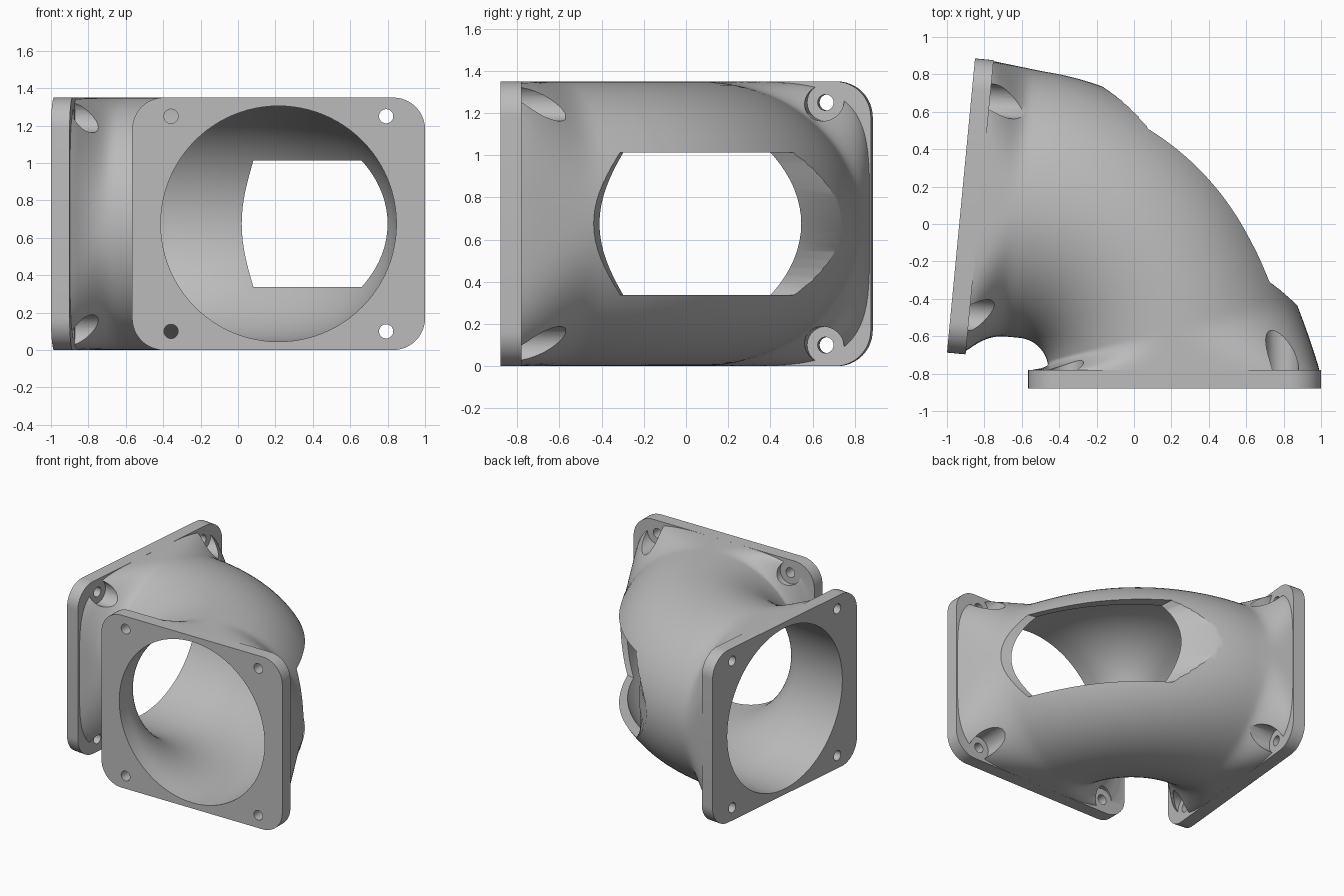
import bpy, bmesh, math
from mathutils import Vector, Matrix

if "Cube" in bpy.data.objects:
    bpy.data.objects.remove(bpy.data.objects["Cube"], do_unlink=True)

grey = bpy.data.materials.new("light grey")
grey.use_nodes = True
grey.diffuse_color = (0.5, 0.5, 0.5, 1)
grey.node_tree.nodes["Principled BSDF"].inputs["Base Color"].default_value = (0.5, 0.5, 0.5, 1)

MID = 0.675                       # half height of the duct
BORE = 0.63
THICK = 0.1                       # flange thickness
PIVOT = Vector((-0.63, -0.78, MID))
BEND = 0.847                      # centreline bend radius
TURN = math.radians(84.56)
ARC = BEND * TURN
LENGTH = THICK + ARC + 0.377      # straight flange, bend, straight tail


def frame(s):
    """Centre, outward direction and heading at distance s along the duct."""
    s -= THICK
    a = min(max(s / BEND, 0), TURN)
    out = Vector((math.cos(a), math.sin(a), 0))
    along = Vector((-math.sin(a), math.cos(a), 0))
    extra = min(s, 0) + max(s - ARC, 0)
    return PIVOT + out * BEND + along * extra, out, along


def new_object(name, bm):
    bmesh.ops.recalc_face_normals(bm, faces=bm.faces)
    if bm.calc_volume(signed=True) < 0:
        bmesh.ops.reverse_faces(bm, faces=bm.faces)
    mesh = bpy.data.meshes.new(name)
    bm.to_mesh(mesh)
    bm.free()
    mesh.materials.append(grey)
    ob = bpy.data.objects.new(name, mesh)
    bpy.context.collection.objects.link(ob)
    return ob


def loft(name, rings):
    """Closed solid through a list of rings of points."""
    bm = bmesh.new()
    loops = [[bm.verts.new(p) for p in ring] for ring in rings]
    n = len(loops[0])
    for a, b in zip(loops, loops[1:]):
        for i in range(n):
            j = (i + 1) % n
            bm.faces.new((a[i], a[j], b[j], b[i]))
    bm.faces.new(loops[0])
    bm.faces.new(loops[-1])
    return new_object(name, bm)


def power(c, n):
    return math.copysign(abs(c) ** (2 / n), c)


def flare(d, reach, p=2):
    return max(0, 1 - max(d, 0) / reach) ** p


def shell_ring(s, count=96):
    """Round section that swells towards each flange."""
    c, out, _ = frame(s)
    da, db = s - THICK, LENGTH - THICK - s
    n = 2 + 2.5 * max(flare(da, 0.22), flare(db, 0.22))
    outer = MID + 0.1 * flare(da, 0.35) + 0.11 * flare(db, 1.1, 1.1)
    inner = MID + 0.1 * max(flare(da, 0.15), flare(db, 0.2))
    ring = []
    for i in range(count):
        t = math.tau * (i + 0.5) / count
        w = power(math.cos(t), n)
        w *= outer if w > 0 else inner
        ring.append(c + out * w + Vector((0, 0, MID * power(math.sin(t), n))))
    return ring


def bore_ring(s, count=96):
    c, out, _ = frame(s)
    ts = [math.tau * i / count for i in range(count)]
    return [c + out * BORE * math.cos(t) + Vector((0, 0, BORE * math.sin(t))) for t in ts]


def flange(name, s0, s1, half_w, r=0.17):
    """Plate with rounded corners."""
    rings = []
    for s in (s0, s1):
        c, out, _ = frame(s)
        ring = []
        for q, (sx, sz) in enumerate(((1, 1), (-1, 1), (-1, -1), (1, -1))):
            for k in range(13):
                t = math.pi / 2 * (q + k / 12)
                ring.append(c + out * (sx * (half_w - r) + r * math.cos(t))
                            + Vector((0, 0, sz * (MID - r) + r * math.sin(t))))
        rings.append(ring)
    return loft(name, rings)


def cylinder(name, centre, axis, radius, depth):
    bm = bmesh.new()
    bmesh.ops.create_cone(bm, cap_ends=True, segments=32, radius1=radius, radius2=radius,
                          depth=depth)
    rot = axis.to_track_quat('Z', 'Y').to_matrix().to_4x4()
    bm.transform(Matrix.Translation(centre) @ rot)
    return new_object(name, bm)


def window_ring(v, half=0.338, steps=24):
    """Curved slice of the window at height v (-1 to 1); ends bow and splay outwards."""
    wall = BEND + math.sqrt(BORE ** 2 - (half * v) ** 2)
    low, high = 14.5 + 6 * v * v, 63.9 - 5 * v * v
    low_out, high_out = low - 3.6, high + 12 - 8 * v * v
    arcs = ((wall - 0.1, low, high), (wall, low, high),
            (wall + 0.15, high_out, low_out), (wall, low, low))
    points = []
    for r, a0, a1 in (arcs[0], arcs[2]):
        for i in range(steps + 1):
            a = math.radians(a0 + (a1 - a0) * i / steps)
            points.append(PIVOT + Vector((r * math.cos(a), r * math.sin(a), half * v)))
        # Straight jamb up to the inside of the wall, before the splay
        a = math.radians(high if a1 == high else low)
        points.append(PIVOT + Vector((wall * math.cos(a), wall * math.sin(a), half * v)))
    return points


def combine(target, other, operation):
    mod = target.modifiers.new(operation.lower(), 'BOOLEAN')
    mod.operation, mod.object, mod.solver = operation, other, 'EXACT'
    bpy.context.view_layer.objects.active = target
    bpy.ops.object.modifier_apply(modifier=mod.name)
    bpy.data.objects.remove(other, do_unlink=True)


# Curved outer shell, ending inside the flanges
steps = 72
s0, s1 = 0.05, LENGTH - 0.05
duct = loft("elbow_duct", [shell_ring(s0 + (s1 - s0) * i / steps) for i in range(steps + 1)])

# Mounting flanges
combine(duct, flange("front_flange", 0, THICK, 0.783), 'UNION')
combine(duct, flange("side_flange", LENGTH - THICK, LENGTH, 0.79), 'UNION')

# Round bore right through
b0, b1 = -0.1, LENGTH + 0.1
combine(duct, loft("bore", [bore_ring(b0 + (b1 - b0) * i / steps) for i in range(steps + 1)]),
        'DIFFERENCE')

# Window in the outside of the bend
combine(duct, loft("window", [window_ring(-1 + i / 8) for i in range(17)]), 'DIFFERENCE')

# Screw holes with flat seats behind the flanges
for end, inward in ((0, 1), (LENGTH, -1)):
    c, out, along = frame(end)
    axis = along * inward
    for side in (-0.575, 0.575):
        for up in (-0.575, 0.575):
            p = c + out * side + Vector((0, 0, up))
            combine(duct, cylinder("seat", p + axis * (THICK + 0.105), axis, 0.088, 0.21),
                    'DIFFERENCE')
            combine(duct, cylinder("hole", p + axis * 0.05, axis, 0.038, 0.3), 'DIFFERENCE')

# Smooth curved faces, crisp edges
bpy.ops.object.select_all(action='DESELECT')
duct.select_set(True)
bpy.context.view_layer.objects.active = duct
bpy.ops.object.shade_smooth_by_angle(angle=math.radians(30))
